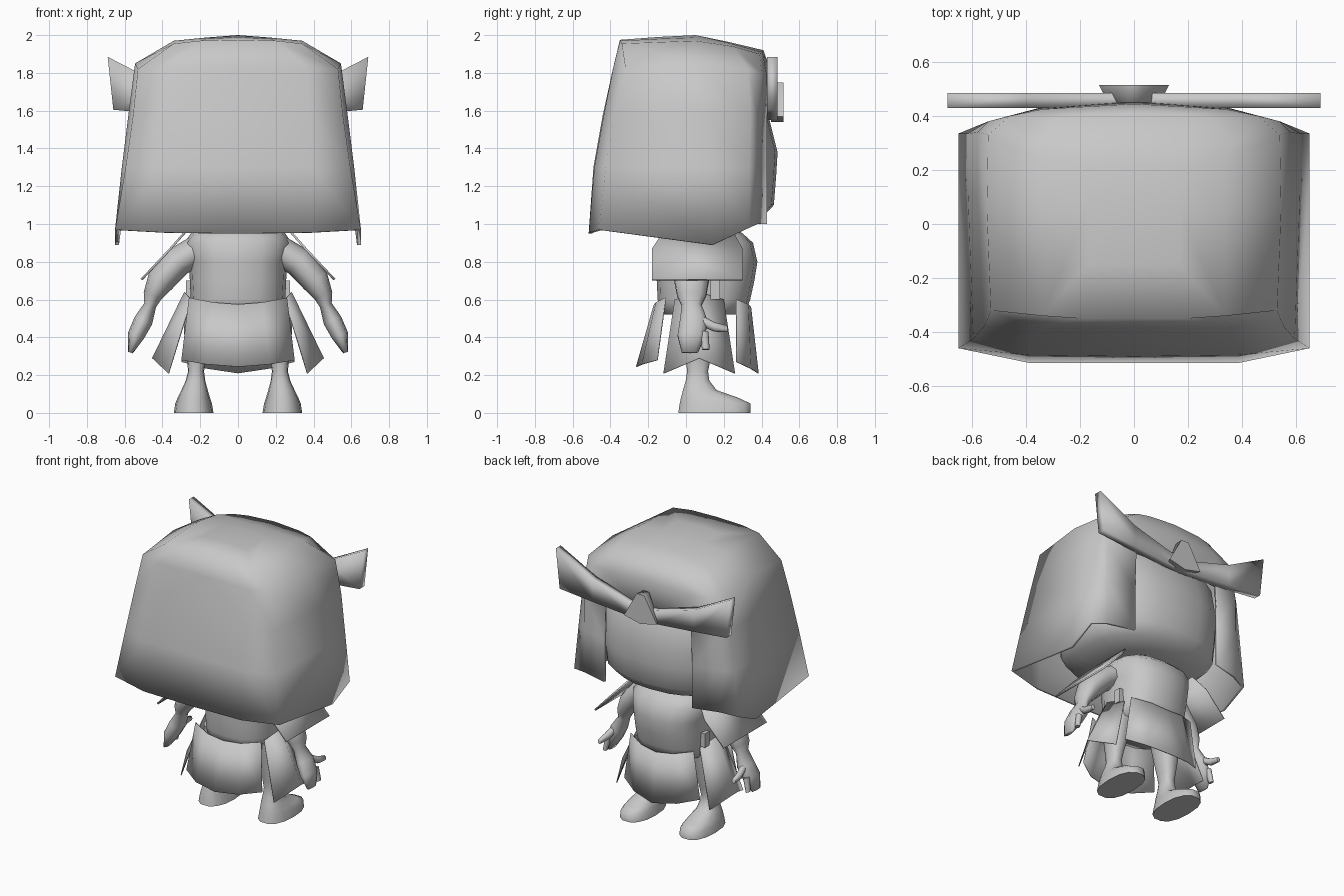
import bpy, bmesh, math
from mathutils import Vector

if "Cube" in bpy.data.objects:
    bpy.data.objects.remove(bpy.data.objects["Cube"])

grey = bpy.data.materials.new("plain grey")
grey.diffuse_color = (0.58, 0.58, 0.58, 1)
grey.use_nodes = True
grey.node_tree.nodes["Principled BSDF"].inputs["Base Color"].default_value = grey.diffuse_color


def finish(bm, name, mirror=False, thick=0, angle=50):
    bmesh.ops.remove_doubles(bm, verts=bm.verts, dist=1e-5)
    bmesh.ops.recalc_face_normals(bm, faces=bm.faces)
    me = bpy.data.meshes.new(name)
    bm.to_mesh(me)
    bm.free()
    for p in me.polygons:
        p.use_smooth = True
    me.set_sharp_from_angle(angle=math.radians(angle))
    me.materials.append(grey)
    ob = bpy.data.objects.new(name, me)
    bpy.context.collection.objects.link(ob)
    if mirror:
        m = ob.modifiers.new("mirror", 'MIRROR')
        m.use_clip = True
    if thick:
        s = ob.modifiers.new("thickness", 'SOLIDIFY')
        s.thickness = thick
        s.offset = -1
    return ob


def loft(name, rings, closed=True, caps=(True, True), **kw):
    """Skin a list of equally long point rows."""
    bm = bmesh.new()
    rows = [[bm.verts.new(p) for p in r] for r in rings]
    n = len(rows[0])
    for a, b in zip(rows, rows[1:]):
        for i in range(n if closed else n - 1):
            j = (i + 1) % n
            bm.faces.new((a[i], a[j], b[j], b[i]))
    if closed:
        for cap, row in zip(caps, (rows[0], rows[-1])):
            if cap:
                bm.faces.new(row)
    return finish(bm, name, **kw)


def stack(name, levels, sides=16, power=2.0, **kw):
    """Loft of rounded outlines; each level is (z, half width, back y, front y, centre x)."""
    def s(v):
        return math.copysign(abs(v) ** (2 / power), v)
    rings = []
    for z, rx, yb, yf, *cx in levels:
        c = cx[0] if cx else 0
        angles = [2 * math.pi * i / sides for i in range(sides)]
        rings.append([(c + rx * s(math.cos(t)),
                       (yb + yf) / 2 + (yf - yb) / 2 * s(math.sin(t)), z) for t in angles])
    return loft(name, rings, **kw)


def tube(name, path, axis=(0, 1, 0), sides=10, **kw):
    """Tube with oval sections; each stop is (x, y, z, radius across, radius along axis)."""
    v = Vector(axis)
    rings = []
    for k, (x, y, z, ru, rv) in enumerate(path):
        a = Vector(path[max(k - 1, 0)][:3])
        b = Vector(path[min(k + 1, len(path) - 1)][:3])
        u = (b - a).cross(v).normalized()
        rings.append([Vector((x, y, z)) + u * ru * math.cos(t) + v * rv * math.sin(t)
                      for t in (2 * math.pi * i / sides for i in range(sides))])
    return loft(name, rings, mirror=True, **kw)


# hair shell: half rows from back centre round to the front, open at the face
hair_rows = [
    [(0, -.35, 1.975), (.2, -.35, 1.97), (.34, -.34, 1.955), (.34, .05, 1.97),
     (.34, .25, 1.94), (.3, .39, 1.9), (.2, .405, 1.91), (0, .41, 1.92)],
    [(0, -.385, 1.83), (.36, -.385, 1.83), (.53, -.32, 1.82), (.545, .05, 1.85),
     (.54, .33, 1.82), (.46, .4, 1.8), (.34, .425, 1.8), (0, .445, 1.82)],
    [(0, -.44, 1.58), (.38, -.435, 1.58), (.555, -.38, 1.58), (.58, .1, 1.58),
     (.58, .34, 1.58), (.54, .38, 1.58), (.34, .43, 1.58), (0, .455, 1.58)],
    [(0, -.49, 1.3), (.39, -.485, 1.3), (.595, -.425, 1.3), (.615, .12, 1.3),
     (.615, .335, 1.3), (.54, .38, 1.3), (.35, .43, 1.3)],
    [(0, -.515, .95), (.385, -.515, .955), (.65, -.46, .97), (.65, .14, .89),
     (.65, .335, .98), (.54, .38, 1.0), (.35, .43, 1.0)],
]
bm = bmesh.new()
rows = [[bm.verts.new(p) for p in r] for r in hair_rows]
crown_line = [bm.verts.new(p) for p in
              ((0, -.15, 1.99), (.17, -.15, 1.98), (.17, .05, 1.987), (.17, .22, 1.96),
               (0, .22, 1.965), (0, .05, 2.0))]
c0, c1, c2, c3, c4, c5 = crown_line
t = rows[0]
for f in ((t[0], t[1], c1, c0), (t[1], t[2], c1), (t[2], t[3], c2, c1), (t[3], t[4], c3, c2),
          (t[4], t[5], c3), (t[5], t[6], c3), (t[6], t[7], c4, c3), (c0, c1, c2, c5),
          (c5, c2, c3, c4)):
    bm.faces.new(f)
for a, b in zip(rows, rows[1:]):
    for i in range(min(len(a), len(b)) - 1):
        bm.faces.new((a[i], a[i + 1], b[i + 1], b[i]))
finish(bm, "hair", mirror=True, thick=.02, angle=180)

# head inside the hair
stack("face", [(.99, .25, -.2, .3), (1.03, .42, -.36, .40), (1.1, .49, -.41, .465),
               (1.25, .505, -.42, .477), (1.38, .51, -.42, .485), (1.6, .5, -.36, .43),
               (1.75, .4, -.2, .3)], sides=24, power=2.4, angle=80)

# headband bow: ribbon and pointed knot
def ribbon(x, lo, hi):
    return [(x, .43, lo), (x, .485, lo), (x, .485, hi), (x, .43, hi)]
loft("bow_ribbon", [ribbon(0, 1.55, 1.65), ribbon(.1, 1.555, 1.65), ribbon(.4, 1.58, 1.735)]
     + [[(.66, .43, 1.605), (.66, .485, 1.605), (.69, .485, 1.885), (.69, .43, 1.885)]],
     caps=(False, True), mirror=True, angle=100)
bpy.data.objects["bow_ribbon"].data.set_sharp_from_angle(angle=math.radians(100))
knot = [(-.13, 1.57), (0, 1.54), (.13, 1.57), (.03, 1.75), (-.03, 1.75)]
loft("bow_knot", [[(x * .75, .45, z) for x, z in knot], [(x, .515, z) for x, z in knot]], angle=80)

# torso with small tags at the waist
stack("torso", [(.52, .24, -.13, .31), (.6, .25, -.15, .34), (.7, .255, -.155, .362),
                (.8, .26, -.16, .378), (.9, .285, -.16, .355), (.95, .25, -.12, .30),
                (1.02, .12, 0, .2)], sides=16, power=2.5, angle=80)
loft("waist_tag", [[(x, .13, .6), (x, .18, .6), (x, .18, .7), (x, .13, .7)]
                   for x in (.235, .275)], mirror=True)

# shoulder flaps
loft("shoulder_flap", [[(.285, -.12, .96), (.285, .25, .96)], [(.365, -.18, .87), (.365, .30, .87)],
                       [(.515, -.18, .71), (.515, .30, .71)]],
     closed=False, mirror=True, thick=.012)

# arms with hands
tube("arm", [(.20, .05, .87, .08, .10), (.32, .04, .80, .08, .10), (.41, .03, .70, .075, .095),
             (.453, .03, .62, .05, .08), (.465, .03, .57, .033, .055), (.50, .04, .49, .05, .075),
             (.54, .03, .41, .045, .078), (.57, .02, .32, .014, .045)], angle=80)
tube("thumb", [(.51, .08, .49, .025, .03), (.525, .15, .455, .022, .025),
               (.53, .22, .445, .014, .018)], axis=(0, 0, 1), sides=8, angle=80)
tube("finger", [(.545, .095, .43, .022, .024), (.565, .105, .335, .014, .02)], sides=8, angle=80)

# skirt panels: back, front and sides
loft("skirt_back", [[(0, -.17, .575), (.13, -.16, .585), (.26, -.11, .61)],
                    [(0, -.265, .245), (.17, -.235, .258), (.30, -.155, .28)]],
     closed=False, mirror=True, thick=.006, angle=10)
loft("skirt_front", [[(0, .345, .56), (.13, .33, .575), (.25, .27, .60)],
                     [(0, .385, .21), (.17, .345, .235), (.30, .27, .27)]],
     closed=False, mirror=True, thick=.006, angle=10)
loft("skirt_side", [[(.25, -.06, .60), (.285, .07, .64), (.25, .20, .60)],
                    [(.37, -.12, .21), (.455, .07, .29), (.37, .26, .21)]],
     closed=False, mirror=True, thick=.006, angle=15)

# legs running down into the feet
stack("leg", [(0, .105, -.045, .345, .235), (.05, .097, -.037, .345, .235),
              (.08, .086, -.03, .28, .234), (.12, .07, -.018, .165, .23),
              (.17, .052, -.003, .125, .225), (.22, .042, .005, .118, .222),
              (.28, .05, -.002, .13, .22), (.42, .075, -.02, .16, .21),
              (.56, .085, -.04, .18, .2)], sides=14, power=2.4, mirror=True, angle=70)
